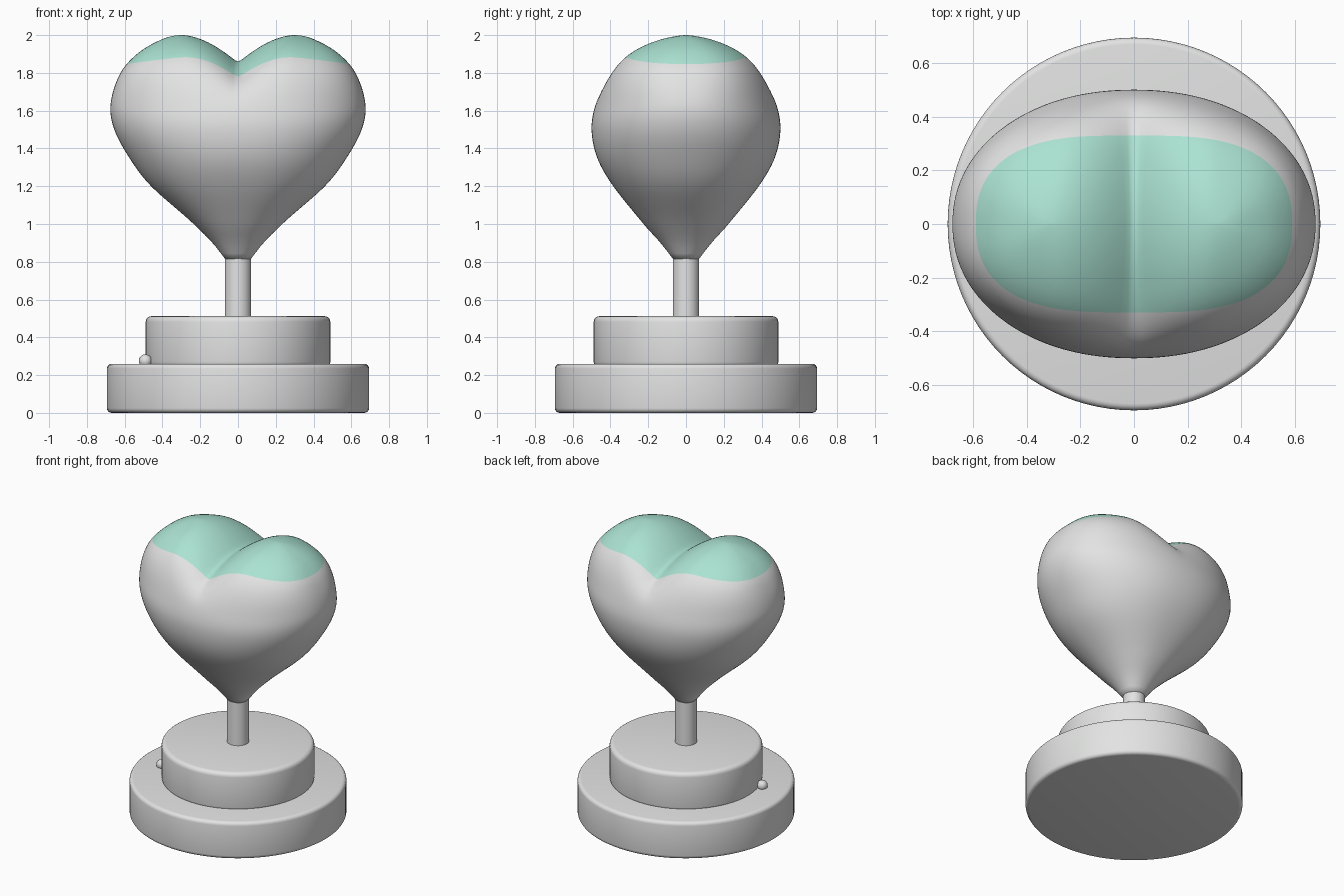
import bpy, bmesh, math

if "Cube" in bpy.data.objects:
    bpy.data.objects.remove(bpy.data.objects["Cube"], do_unlink=True)


def make_material(name, colour):
    mat = bpy.data.materials.new(name)
    mat.use_nodes = True
    mat.diffuse_color = (*colour, 1)
    mat.node_tree.nodes["Principled BSDF"].inputs["Base Color"].default_value = (*colour, 1)
    return mat


grey = make_material("light grey", (0.76, 0.77, 0.76))
mint = make_material("mint green", (0.41, 0.77, 0.65))


def finish(name, bm, materials, angle=40):
    bmesh.ops.recalc_face_normals(bm, faces=bm.faces)
    mesh = bpy.data.meshes.new(name)
    bm.to_mesh(mesh)
    bm.free()
    for mat in materials:
        mesh.materials.append(mat)
    obj = bpy.data.objects.new(name, mesh)
    bpy.context.collection.objects.link(obj)
    bpy.ops.object.select_all(action="DESELECT")
    obj.select_set(True)
    bpy.context.view_layer.objects.active = obj
    bpy.ops.object.shade_smooth_by_angle(angle=math.radians(angle))
    return obj


def cylinder(name, radius, bottom, top, rounding=0.0):
    bm = bmesh.new()
    bmesh.ops.create_cone(bm, cap_ends=True, segments=96, radius1=radius,
                          radius2=radius, depth=top - bottom)
    bmesh.ops.translate(bm, verts=bm.verts, vec=(0, 0, (top + bottom) / 2))
    if rounding:
        rims = [e for e in bm.edges if abs(e.verts[0].co.z - e.verts[1].co.z) < 1e-4]
        bmesh.ops.bevel(bm, geom=rims, offset=rounding, segments=4, profile=0.5,
                        affect="EDGES")
    return finish(name, bm, [grey])


# Stepped round base and stem
cylinder("lower_base", 0.694, 0.0, 0.26, 0.025)
cylinder("upper_base", 0.489, 0.24, 0.512, 0.03)
cylinder("stem", 0.07, 0.50, 0.86)

# Small bead where the two steps meet
bm = bmesh.new()
bmesh.ops.create_uvsphere(bm, u_segments=16, v_segments=10, radius=0.035)
bmesh.ops.translate(bm, verts=bm.verts, vec=(-0.49, -0.15, 0.275))
finish("base_bead", bm, [grey])

# Heart: height, half width and half depth
PROFILE = [(2.0, 0.30, 0.0), (1.97, 0.42, 0.19), (1.9, 0.535, 0.325),
           (1.8, 0.622, 0.41), (1.63, 0.675, 0.48), (1.5, 0.655, 0.50),
           (1.35, 0.575, 0.47), (1.2, 0.46, 0.385), (1.0, 0.235, 0.225),
           (0.9, 0.135, 0.135), (0.81, 0.065, 0.065)]
DEPTHS = [math.sqrt(2 - p[0]) for p in PROFILE]


def slope(i, k):
    lo, hi = max(i - 1, 0), min(i + 1, len(PROFILE) - 1)
    return (PROFILE[hi][k] - PROFILE[lo][k]) / (DEPTHS[hi] - DEPTHS[lo])


def radius_at(t, k):
    """Smooth interpolation of a profile column."""
    i = 0
    while i < len(DEPTHS) - 2 and t > DEPTHS[i + 1]:
        i += 1
    h = DEPTHS[i + 1] - DEPTHS[i]
    u = min(max((t - DEPTHS[i]) / h, 0), 1)
    a, b = PROFILE[i][k], PROFILE[i + 1][k]
    return (a * (1 + 2 * u) * (1 - u) ** 2 + b * u * u * (3 - 2 * u)
            + h * slope(i, k) * u * (1 - u) ** 2
            + h * slope(i + 1, k) * u * u * (u - 1))


def smoothstep(lo, hi, v):
    u = min(max((v - lo) / (hi - lo), 0), 1)
    return u * u * (3 - 2 * u)


def heart_point(t, angle):
    c, s = math.cos(angle), math.sin(angle)
    z = 2 - t * t
    # Rings sag at the sides so the cap border follows a ring
    z -= 0.05 * c * c * smoothstep(2.0, 1.9, z) * smoothstep(1.55, 1.85, z)
    t = math.sqrt(max(2 - z, 0))
    n = 2.15 + 0.35 * smoothstep(1.6, 1.9, z)
    x = radius_at(t, 1) * c
    y = math.copysign(radius_at(t, 2) * max(1 - abs(c) ** n, 0) ** (1 / n), s)
    # Cleft between the lobes, slightly rounded at its floor
    cleft = max(1 - math.hypot(x, 0.012) / 0.3, 0) ** 1.8
    return x, y, z - 0.15 * cleft * smoothstep(1.6, 2.0, z)


SEGMENTS, CAP_RINGS, BODY_RINGS = 128, 16, 48
cap_t, end_t = math.sqrt(2 - 1.897), DEPTHS[-1]
levels = [cap_t * i / CAP_RINGS for i in range(CAP_RINGS)]
levels += [cap_t + (end_t - cap_t) * i / BODY_RINGS for i in range(BODY_RINGS + 1)]

bm = bmesh.new()
rings = [[bm.verts.new(heart_point(t, 2 * math.pi * j / SEGMENTS))
          for j in range(SEGMENTS)] for t in levels]
for i in range(len(rings) - 1):
    for j in range(SEGMENTS):
        k = (j + 1) % SEGMENTS
        face = bm.faces.new((rings[i][j], rings[i + 1][j], rings[i + 1][k], rings[i][k]))
        face.material_index = 1 if i < CAP_RINGS else 0
bm.faces.new(rings[-1])
bmesh.ops.remove_doubles(bm, verts=bm.verts, dist=0.0005)
finish("heart", bm, [grey, mint], 100)
